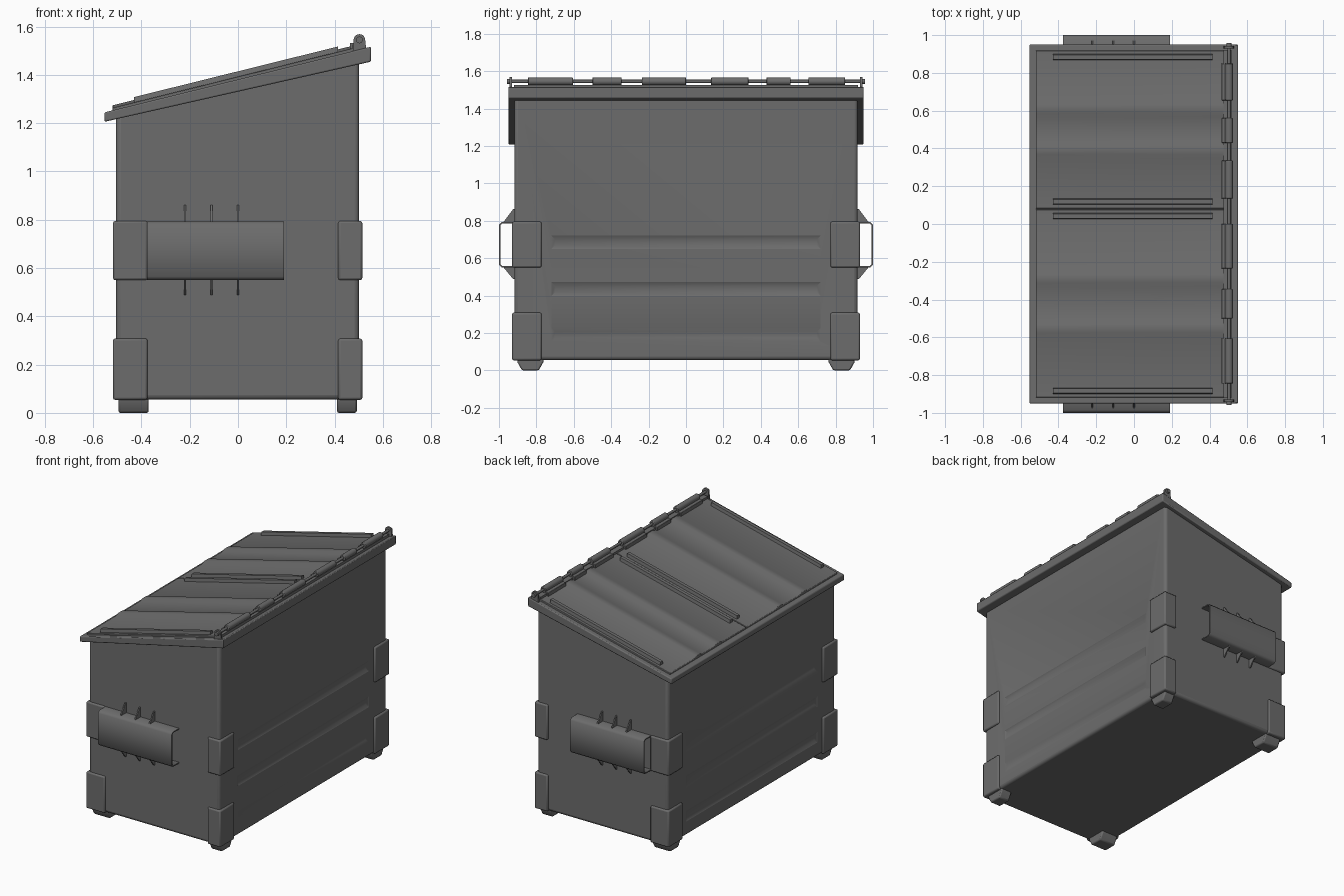
import bpy, bmesh, math

if "Cube" in bpy.data.objects:
    bpy.data.objects.remove(bpy.data.objects["Cube"])

SLOPE = 0.248                      # lid pitch along x
TOP = 1.381                        # rim top height at x = 0

# Dark grey painted steel
steel = bpy.data.materials.new("dark_grey_steel")
steel.diffuse_color = (0.15, 0.15, 0.15, 1)
steel.use_nodes = True
steel.node_tree.nodes["Principled BSDF"].inputs["Base Color"].default_value = steel.diffuse_color


def finish(name, bm, bevel=0.0, segs=2, angle=35):
    bmesh.ops.recalc_face_normals(bm, faces=bm.faces)
    me = bpy.data.meshes.new(name)
    bm.to_mesh(me)
    bm.free()
    me.materials.append(steel)
    ob = bpy.data.objects.new(name, me)
    bpy.context.collection.objects.link(ob)
    bpy.ops.object.select_all(action='DESELECT')
    ob.select_set(True)
    bpy.context.view_layer.objects.active = ob
    bpy.ops.object.shade_smooth_by_angle(angle=math.radians(angle))
    if bevel:
        m = ob.modifiers.new("bevel", 'BEVEL')
        m.width, m.segments, m.limit_method = bevel, segs, 'ANGLE'
        m.angle_limit = math.radians(40)
    return ob


def prism(name, pts, axis, a, b, shear=0.0, **kw):
    """Extrude a 2D profile along x (pts are y,z) or y (pts are x,z)."""
    bm = bmesh.new()
    put = (lambda p, t: (t, p[0], p[1] + shear * t)) if axis == 'x' else (lambda p, t: (p[0], t, p[1]))
    lo = [bm.verts.new(put(p, a)) for p in pts]
    hi = [bm.verts.new(put(p, b)) for p in pts]
    n = len(pts)
    bm.faces.new(lo)
    bm.faces.new(hi)
    for i in range(n):
        bm.faces.new((lo[i], lo[(i + 1) % n], hi[(i + 1) % n], hi[i]))
    return finish(name, bm, **kw)


def box(name, x0, x1, y0, y1, z0, z1, **kw):
    return prism(name, [(x0, z0), (x1, z0), (x1, z1), (x0, z1)], 'y', y0, y1, **kw)


def rod(name, x, z, y0, y1, r, sides=16, **kw):
    pts = [(x + r * math.cos(2 * math.pi * i / sides), z + r * math.sin(2 * math.pi * i / sides))
           for i in range(sides)]
    return prism(name, pts, 'y', y0, y1, **kw)


# Sloped container body
body = prism("container_body", [(-0.505, 0.055), (0.502, 0.055), (0.502, 1.48), (-0.505, 1.235)],
             'y', -0.918, 0.918, bevel=0.02, segs=3)

# Shallow pressed grooves in the two long faces
for side, face in ((-1, -0.505), (1, 0.502)):
    for i, z in enumerate((0.19, 0.435, 0.685)):
        bm = bmesh.new()
        rings = []
        for d, hy, hz in ((0.01, 0.74, 0.058), (-0.010, 0.70, 0.016)):
            rings.append([bm.verts.new((face + side * d, sy * hy, z + sz * hz))
                          for sy, sz in ((-1, -1), (1, -1), (1, 1), (-1, 1))])
        for r in rings:
            bm.faces.new(r)
        for k in range(4):
            j = (k + 1) % 4
            bm.faces.new((rings[0][k], rings[0][j], rings[1][j], rings[1][k]))
        cutter = finish(f"groove_cutter_{side}_{i}", bm)
        cutter.hide_render = True
        cutter.hide_set(True)
        cutter.display_type = 'WIRE'
        m = body.modifiers.new("groove", 'BOOLEAN')
        m.operation, m.object, m.solver = 'DIFFERENCE', cutter, 'EXACT'

# Overhanging rim
prism("top_rim", [(-0.553, 1.206), (0.551, 1.455), (0.551, 1.517), (-0.553, 1.245)],
      'y', -0.95, 0.95, bevel=0.006)

# Two unequal lids with raised ribs and edge strips
for name, y0, y1, off in (("lid_wide", -0.918, 0.077, 0.132), ("lid_narrow", 0.083, 0.918, 0.11)):
    c = (y0 + y1) / 2
    prof = [(y0, -0.01), (y0, 0.012)]
    for yc in (c - off, c + off):
        prof += [(yc - 0.045, 0.012), (yc - 0.022, 0.022), (yc + 0.022, 0.022), (yc + 0.045, 0.012)]
    prof += [(y1, 0.012), (y1, -0.01)]
    prism(name, [(y, TOP + h) for y, h in prof], 'x', -0.52, 0.485, shear=SLOPE, bevel=0.003)
    for k, yc in enumerate((y0 + 0.035, y1 - 0.035)):
        prism(f"{name}_strip_{k}", [(yc - 0.018, TOP), (yc + 0.018, TOP),
                                    (yc + 0.012, TOP + 0.034), (yc - 0.012, TOP + 0.034)],
              'x', -0.43, 0.415, shear=SLOPE)

# Hinge rod, knuckles and end brackets
HX, HZ = 0.503, 1.545
rod("hinge_rod", HX, HZ, -0.957, 0.957, 0.009)
for i, (a, b) in enumerate(((-0.845, -0.605), (-0.5, -0.345), (-0.235, 0.0),
                            (0.135, 0.335), (0.43, 0.56), (0.655, 0.85))):
    rod(f"hinge_knuckle_{i}", HX, HZ, a, b, 0.021, bevel=0.004)
    box(f"hinge_leaf_{i}", 0.463, HX, a, b, 1.49, 1.533, bevel=0.003)
box("hinge_backing_strip", 0.475, 0.515, -0.92, 0.92, 1.48, 1.526)
for s in (-1, 1):
    arc = [(HX + 0.024 * math.cos(math.pi * i / 10), HZ + 0.024 * math.sin(math.pi * i / 10))
           for i in range(11)]
    prism(f"hinge_bracket_{s}", arc + [(0.474, 1.485), (0.532, 1.5)],
          'y', *sorted((s * 0.93, s * 0.943)))
    rod(f"hinge_pin_head_{s}", HX, HZ, *sorted((s * 0.943, s * 0.957)), 0.014)

# Corner plates and feet on all four corners
for sy in (-1, 1):
    for end, x0, x1, f0, f1 in (("low", -0.518, -0.375, -0.495, -0.37), ("high", 0.415, 0.515, 0.41, 0.492)):
        ya, yb = sorted((sy * 0.772, sy * 0.93))
        box(f"upper_corner_plate_{end}_{sy}", x0, x1, ya, yb, 0.55, 0.795, bevel=0.009)
        box(f"lower_corner_plate_{end}_{sy}", x0, x1, ya, yb, 0.054, 0.308, bevel=0.009)
        prism(f"foot_{end}_{sy}", [(sy * y, z) for y, z in
              ((0.762, 0.07), (0.762, 0.045), (0.787, 0.0), (0.877, 0.0), (0.902, 0.045), (0.902, 0.07))],
              'x', f0, f1, bevel=0.008)

# Fork pockets: open sleeves with triangular gussets
for s in (-1, 1):
    outer = [(0.91, 0.793), (0.985, 0.793), (1.0, 0.778), (1.0, 0.565), (0.985, 0.55), (0.91, 0.55)]
    inner = [(0.91, 0.557), (0.982, 0.557), (0.993, 0.568), (0.993, 0.775), (0.982, 0.786), (0.91, 0.786)]
    prism(f"fork_pocket_{s}", [(s * y, z) for y, z in outer + inner], 'x', -0.376, 0.19, angle=50)
    for i, x in enumerate((-0.22, -0.11, 0.0)):
        for side, z0, z1 in (("upper", 0.79, 0.862), ("lower", 0.553, 0.488)):
            prism(f"{side}_gusset_{i}_{s}",
                  [(s * 0.91, z0), (s * 0.978, z0), (s * 0.924, z1), (s * 0.91, z1)],
                  'x', x - 0.004, x + 0.004)
